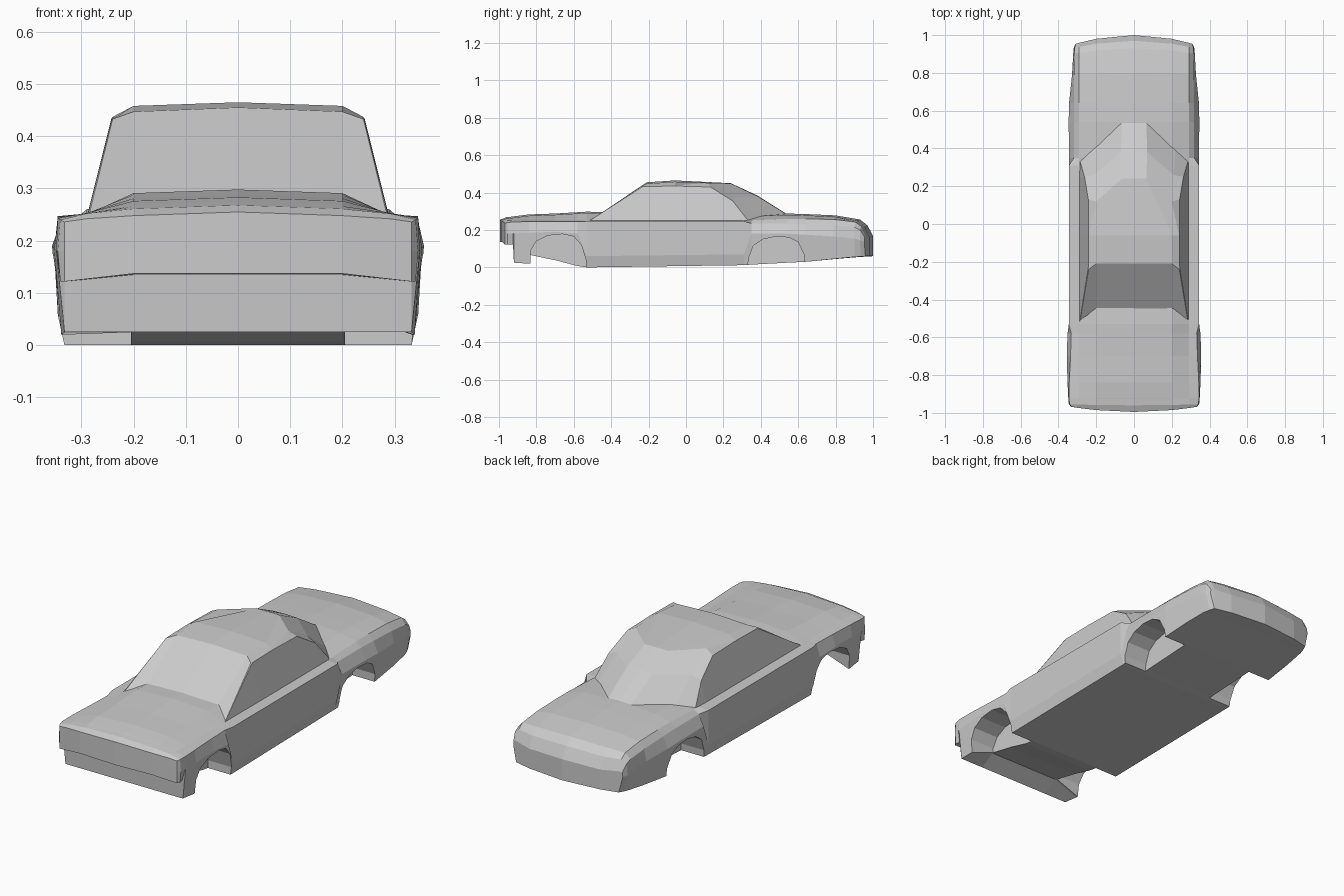
import bpy, bmesh


def loft(name, rows):
    """Skin mirrored half-sections (top centre -> bottom centre), closing both ends."""
    bm = bmesh.new()
    n = len(rows[0])
    m = 2 * n - 2
    rings = []
    for half in rows:
        full = list(half) + [(-x, y, z) for x, y, z in half[-2:0:-1]]
        rings.append([bm.verts.new(p) for p in full])
    for a, b in zip(rings, rings[1:]):
        for i in range(m):
            j = (i + 1) % m
            bm.faces.new((a[i], a[j], b[j], b[i]))
    for r in (rings[0], rings[-1]):
        for i in range(1 - n // 2, n // 2 - 1):
            bm.faces.new([r[k % m] for k in (i, i + 1, n - 2 - i, n - 1 - i)])
    return finish(name, bm)


def finish(name, bm):
    bmesh.ops.recalc_face_normals(bm, faces=bm.faces)
    me = bpy.data.meshes.new(name)
    bm.to_mesh(me)
    bm.free()
    ob = bpy.data.objects.new(name, me)
    bpy.context.collection.objects.link(ob)
    return ob


def section(y, bow, zc, ze, w, zs, wm, zm, wb, zsill, zbelly):
    """Half body section: crown, deck edge, shoulder, waist, sill, belly."""
    pts = [(0, zc), (.2, zc - .007), (.29, ze), (w, zs),
           (wm, zm), (wb, zsill), (.2, zbelly), (0, zbelly)]
    return [(x, y - bow * (x / .32) ** 2, z) for x, z in pts]


# Lower body, nose to tail
front = [
    section(-.995, -.025, .255, .242, .332, .236, .332, .18, .332, .122, .137),
    section(-.96, -.005, .268, .252, .340, .240, .345, .18, .340, .122, .137),
    section(-.925, 0, .272, .253, .345, .243, .348, .18, .332, .122, .135),
    section(-.92, 0, .273, .253, .345, .243, .348, .18, .332, .025, .025),
    section(-.84, 0, .283, .253, .343, .245, .352, .185, .338, .020, .07),
    section(-.70, 0, .288, .252, .336, .245, .356, .19, .340, .012, .04),
    section(-.58, 0, .295, .250, .332, .245, .352, .18, .335, .003, .008),
]
rear = [
    section(-.53, 0, .298, .249, .345, .247, .345, .06, .332, .0, .0),
    section(.31, 0, .275, .249, .345, .247, .345, .07, .332, .012, .012),
    section(.35, 0, .28, .252, .318, .235, .344, .18, .335, .015, .015),
    section(.54, 0, .288, .26, .318, .235, .346, .18, .335, .025, .025),
    section(.64, 0, .285, .26, .318, .232, .344, .175, .330, .03, .03),
    section(.80, .01, .278, .256, .317, .225, .328, .165, .322, .045, .045),
    section(.93, .03, .256, .243, .316, .215, .322, .155, .310, .056, .056),
    section(.97, .04, .225, .22, .315, .20, .320, .145, .300, .058, .058),
    section(1.0, .05, .168, .168, .308, .165, .31, .14, .290, .06, .06),
]
body = loft("car_body", front + rear)

# Wheel wells cut from both sides
arches = {
    "front": [(-.835, -.05), (-.83, .09), (-.80, .14), (-.74, .17), (-.66, .178),
              (-.60, .165), (-.56, .12), (-.535, .04), (-.535, -.05)],
    "rear": [(.325, -.05), (.335, .05), (.36, .115), (.41, .15), (.48, .165),
             (.55, .16), (.60, .135), (.63, .07), (.635, -.05)],
}
for label, prof in arches.items():
    for side in (-1, 1):
        bm = bmesh.new()
        f = bm.faces.new([bm.verts.new((side * .205, y, z)) for y, z in prof])
        ext = bmesh.ops.extrude_face_region(bm, geom=[f])
        vs = [v for v in ext["geom"] if isinstance(v, bmesh.types.BMVert)]
        bmesh.ops.translate(bm, vec=(side * .3, 0, 0), verts=vs)
        cutter = finish(label + "_wheel_cutter", bm)
        mod = body.modifiers.new("wheel_well", 'BOOLEAN')
        mod.operation = 'DIFFERENCE'
        mod.solver = 'EXACT'
        mod.object = cutter
        bpy.context.view_layer.objects.active = body
        bpy.ops.object.modifier_apply(modifier=mod.name)
        bpy.data.objects.remove(cutter)


# Cabin: windscreen, roof, side glass and tapered rear window
def cabin_row(*pts):
    return list(pts) + [(0, pts[-1][1], .243)]


loft("cabin", [
    cabin_row((0, -.44, .300), (.2, -.44, .292), (.285, -.51, .25), (.288, -.52, .247), (.29, -.52, .243)),
    cabin_row((0, -.21, .455), (.2, -.21, .447), (.24, -.24, .433), (.242, -.23, .432), (.29, -.23, .243)),
    cabin_row((0, -.06, .465), (.2, -.06, .458), (.238, -.06, .438), (.242, -.06, .435), (.29, -.06, .243)),
    cabin_row((0, .24, .450), (.065, .24, .449), (.2, .12, .452), (.242, .13, .430), (.29, .14, .243)),
    cabin_row((0, .38, .385), (.07, .38, .382), (.21, .26, .375), (.262, .25, .355), (.29, .25, .243)),
    cabin_row((0, .535, .288), (.065, .535, .286), (.22, .39, .272), (.285, .33, .252), (.29, .33, .243)),
])
